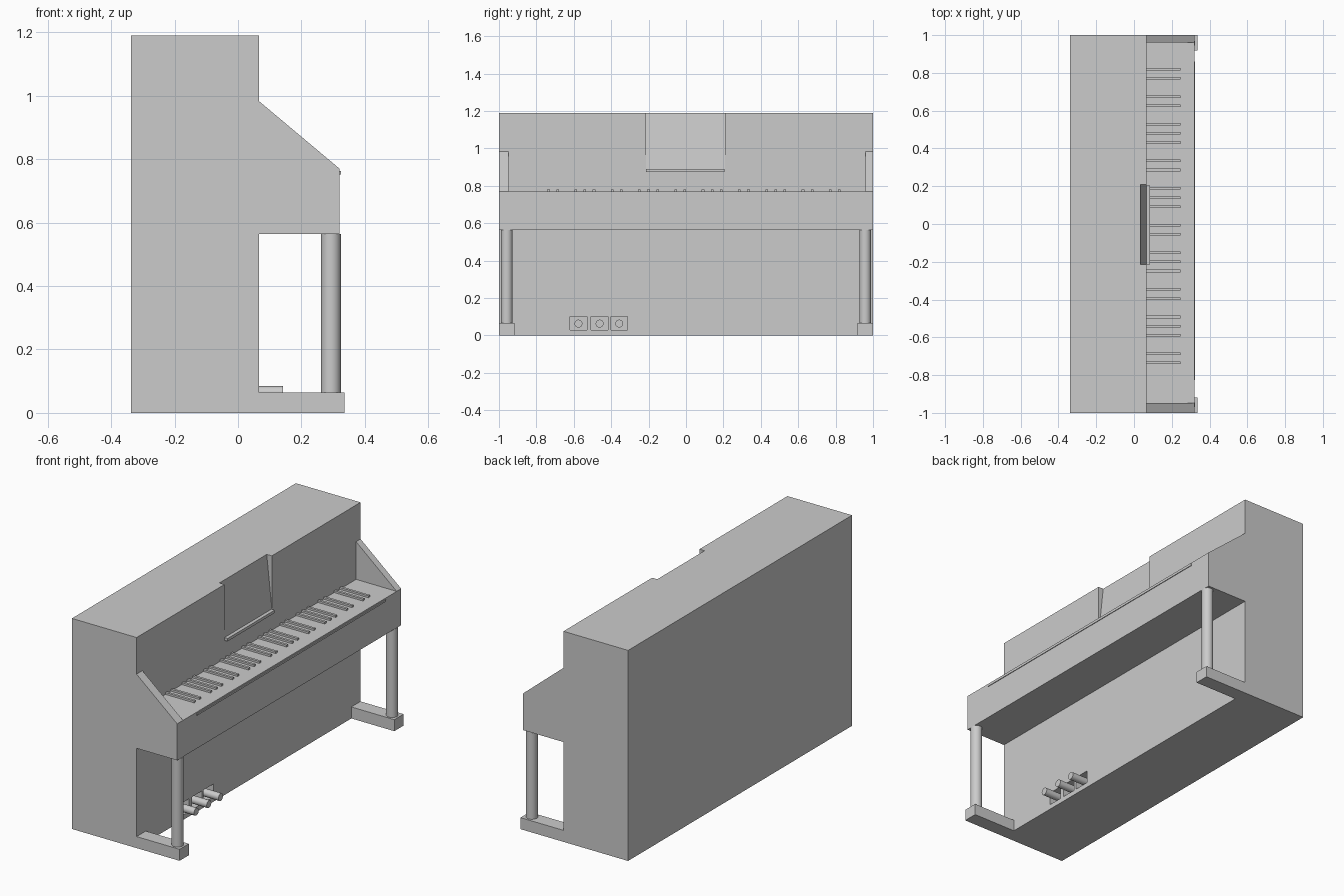
import bpy, bmesh, math
from mathutils import Matrix

cube = bpy.data.objects.get("Cube")
if cube:
    bpy.data.objects.remove(cube, do_unlink=True)

grey = bpy.data.materials.new("plain grey")
grey.use_nodes = True
GREY = (0.6, 0.6, 0.6, 1)
grey.diffuse_color = GREY
for node in grey.node_tree.nodes:
    if node.type == 'BSDF_PRINCIPLED':
        node.inputs["Base Color"].default_value = GREY


def finish(name, bm):
    bmesh.ops.recalc_face_normals(bm, faces=bm.faces[:])
    mesh = bpy.data.meshes.new(name)
    bm.to_mesh(mesh)
    bm.free()
    mesh.materials.append(grey)
    ob = bpy.data.objects.new(name, mesh)
    bpy.context.collection.objects.link(ob)
    return ob


def prism(name, profile, y0, y1):
    """Extrude an (x, z) outline along y."""
    bm = bmesh.new()
    face = bm.faces.new([bm.verts.new((x, y0, z)) for x, z in profile])
    ext = bmesh.ops.extrude_face_region(bm, geom=[face])
    verts = [v for v in ext["geom"] if isinstance(v, bmesh.types.BMVert)]
    bmesh.ops.translate(bm, verts=verts, vec=(0, y1 - y0, 0))
    return finish(name, bm)


def box(name, x0, x1, y0, y1, z0, z1):
    return prism(name, [(x0, z0), (x1, z0), (x1, z1), (x0, z1)], y0, y1)


def cylinder(name, centre, radius, length, along_x=False):
    bm = bmesh.new()
    rot = Matrix.Rotation(math.pi / 2, 4, 'Y') if along_x else Matrix()
    bmesh.ops.create_cone(bm, cap_ends=True, segments=32, radius1=radius, radius2=radius,
                          depth=length, matrix=Matrix.Translation(centre) @ rot)
    ob = finish(name, bm)
    bpy.ops.object.select_all(action='DESELECT')
    ob.select_set(True)
    bpy.context.view_layer.objects.active = ob
    bpy.ops.object.shade_smooth_by_angle(angle=math.radians(40))
    return ob


def cut(target, cutter):
    cutter.hide_render = True
    mod = target.modifiers.new("cut", 'BOOLEAN')
    mod.operation = 'DIFFERENCE'
    mod.solver = 'EXACT'
    mod.object = cutter
    bpy.context.view_layer.objects.active = target
    bpy.ops.object.modifier_apply(modifier=mod.name)
    bpy.data.objects.remove(cutter, do_unlink=True)


FRONT = 0.066   # front plane of the cabinet
BED_TOP = 0.77

# Cabinet with a sloping music rest recess and three pedal openings
cabinet = box("cabinet", -0.338, FRONT, -1, 1, 0, 1.19)
cut(cabinet, prism("rest_cutter",
                   [(FRONT, 0.89), (0.034, 1.19), (0.034, 1.25), (0.12, 1.25), (0.12, 0.89)],
                   -0.215, 0.208))
PEDALS = (-0.575, -0.462, -0.357)
for i, y in enumerate(PEDALS):
    cut(cabinet, box("pedal_cutter", 0.02, 0.12, y - 0.045, y + 0.045, 0.028, 0.1))
    cylinder(f"pedal_{i + 1}", (0.08, y, 0.063), 0.021, 0.124, along_x=True)

# Ledge below the music rest
box("music_ledge", FRONT, 0.086, -0.215, 0.205, 0.874, 0.89)

# Key bed, front strip and sloping cheeks
box("key_bed", FRONT, 0.32, -1, 1, 0.564, BED_TOP)
box("front_strip", 0.32, 0.324, -0.826, 0.86, 0.752, 0.762)
slope = [(FRONT, BED_TOP), (0.32, BED_TOP), (FRONT, 0.983)]
prism("right_cheek", slope, -1, -0.948)
prism("left_cheek", slope, 0.96, 1)

# Raised keys in repeating groups of two and three
STEP = 0.0486
for i in range(33):
    if i % 7 in (0, 1, 3, 4, 5):
        y = -0.735 + i * STEP
        box(f"raised_key_{i + 1}", FRONT, 0.245, y - 0.007, y + 0.007, BED_TOP, BED_TOP + 0.011)

# Feet and round legs
for side, s in (("left", 1), ("right", -1)):
    y0, y1 = sorted((s * 0.918, s * 1.0))
    box(f"{side}_foot", FRONT, 0.335, y0, y1, 0, 0.065)
    cylinder(f"{side}_leg", (0.293, s * 0.958, 0.3145), 0.031, 0.499)
